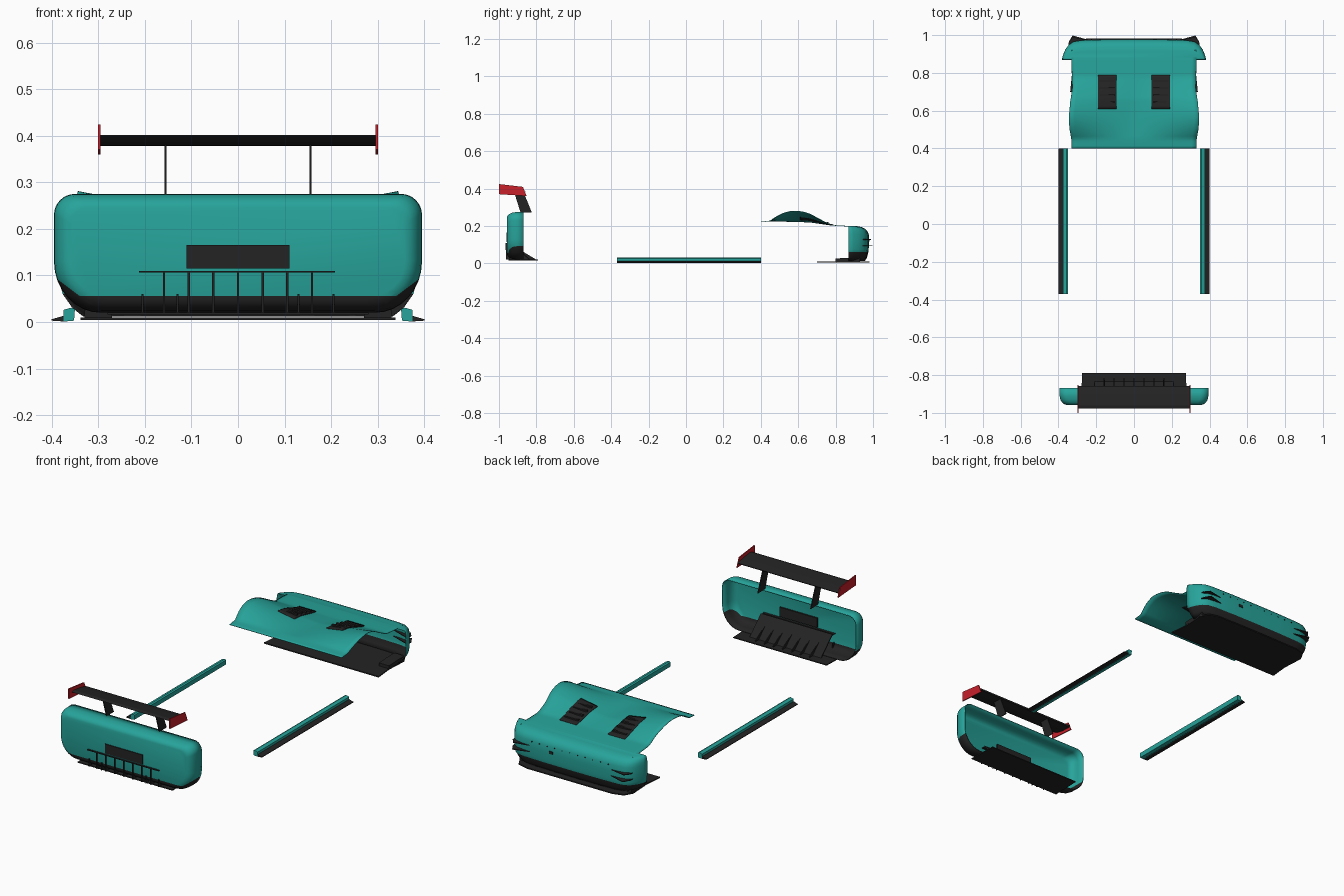
import bpy, bmesh, math
from mathutils import Vector

cube = bpy.data.objects.get("Cube")
if cube:
    bpy.data.objects.remove(cube, do_unlink=True)


def material(name, rgb):
    m = bpy.data.materials.new(name)
    m.use_nodes = True
    m.diffuse_color = (*rgb, 1)
    m.node_tree.nodes["Principled BSDF"].inputs["Base Color"].default_value = (*rgb, 1)
    return m


TEAL = material("teal paint", (0.02, 0.37, 0.325))
BLACK = material("black trim", (0.017, 0.017, 0.017))
RED = material("red paint", (0.58, 0.014, 0.023))


def finish(name, bm, mats, smooth=None, thickness=0):
    me = bpy.data.meshes.new(name)
    bm.to_mesh(me)
    bm.free()
    ob = bpy.data.objects.new(name, me)
    bpy.context.collection.objects.link(ob)
    for m in mats:
        me.materials.append(m)
    if smooth:
        bpy.ops.object.select_all(action='DESELECT')
        ob.select_set(True)
        bpy.context.view_layer.objects.active = ob
        bpy.ops.object.shade_smooth_by_angle(angle=math.radians(smooth))
    if thickness:
        mod = ob.modifiers.new("thickness", 'SOLIDIFY')
        mod.thickness = thickness
        mod.offset = -1
    return ob


def prism(name, pts, axis, a, b, mat):
    """Extrude a 2D outline along an axis from a to b."""
    place = {'x': lambda p, t: (t, p[0], p[1]),
             'y': lambda p, t: (p[0], t, p[1]),
             'z': lambda p, t: (p[0], p[1], t)}[axis]
    bm = bmesh.new()
    lo = [bm.verts.new(place(p, a)) for p in pts]
    hi = [bm.verts.new(place(p, b)) for p in pts]
    bm.faces.new(lo)
    bm.faces.new(hi)
    for i in range(len(pts)):
        j = (i + 1) % len(pts)
        bm.faces.new((lo[i], lo[j], hi[j], hi[i]))
    bmesh.ops.recalc_face_normals(bm, faces=bm.faces)
    return finish(name, bm, [mat])


def box(name, x0, x1, y0, y1, z0, z1, mat):
    return prism(name, [(x0, y0), (x1, y0), (x1, y1), (x0, y1)], 'z', z0, z1, mat)


def loft(rings, closed):
    bm = bmesh.new()
    rows = [[bm.verts.new(p) for p in r] for r in rings]
    n = len(rows[0])
    for a, b in zip(rows, rows[1:]):
        for i in range(n if closed else n - 1):
            j = (i + 1) % n
            bm.faces.new((a[i], a[j], b[j], b[i]))
    return bm, rows


def lerp(table, t):
    for (a, va), (b, vb) in zip(table, table[1:]):
        if t <= b:
            return va + (vb - va) * max(0, (t - a) / (b - a))
    return table[-1][1]


def arc(cx, cz, rx, rz, a0, a1, n=8):
    return [(cx + rx * math.cos(math.radians(a0 + (a1 - a0) * i / n)),
             cz + rz * math.sin(math.radians(a0 + (a1 - a0) * i / n))) for i in range(n + 1)]


# Rear bumper: rounded shell, open on the inside, black along the lower edge
half = arc(0.295, 0.13, 0.1, 0.11, -90, 0) + arc(0.35, 0.23, 0.045, 0.045, 0, 90)
outline = half + [(-x, z) for x, z in reversed(half)]
rings = []
for y, inset in [(-0.868, 0), (-0.91, 0.001), (-0.93, 0.005), (-0.945, 0.014), (-0.953, 0.024), (-0.957, 0.036)]:
    rings.append([(x * (1 - inset / 0.395), y, 0.148 + (z - 0.148) * (1 - inset / 0.128 * 0.8))
                  for x, z in outline])
bm, rows = loft(rings, True)
bm.faces.new(rows[-1])
bmesh.ops.recalc_face_normals(bm, faces=bm.faces)
if sum((f.normal.y * f.calc_area() for f in bm.faces)) > 0:
    bmesh.ops.reverse_faces(bm, faces=bm.faces)
cuts = [(Vector((0, 0, 0.056)), Vector((0, 0, 1)))]
cuts += [(Vector((s * 0.34, 0, 0.056)), Vector((-s * 0.75, 0, 1))) for s in (-1, 1)]
for co, no in cuts:
    bmesh.ops.bisect_plane(bm, geom=bm.verts[:] + bm.edges[:] + bm.faces[:], plane_co=co, plane_no=no)
for f in bm.faces:
    c = f.calc_center_median()
    f.material_index = int(any((c - co).dot(no) < 0 for co, no in cuts))
finish("rear_bumper", bm, [TEAL, BLACK], 35, 0.004)

# Rear plate recess and diffuser
box("rear_plate_panel", -0.111, 0.111, -0.961, -0.945, 0.115, 0.165, BLACK)
box("diffuser_top_lip", -0.212, 0.208, -0.966, -0.94, 0.106, 0.11, BLACK)
prism("diffuser_floor", [(-0.275, -0.79), (0.275, -0.79), (0.28, -0.95), (-0.28, -0.95)],
      'z', 0.016, 0.021, BLACK)
prism("diffuser_ramp", [(-0.84, 0.02), (-0.835, 0.022), (-0.93, 0.112), (-0.936, 0.108)],
      'x', -0.21, 0.21, BLACK)
for i in range(-3, 4):
    x = i * 0.053
    prism("diffuser_fin", [(-0.80, 0.02), (-0.95, 0.11), (-0.965, 0.11), (-0.962, 0.02)],
          'x', x - 0.0025, x + 0.0025, BLACK)
for s in (-1, 1):
    for x in (0.13, 0.205):
        box("diffuser_small_fin", s * x - 0.002, s * x + 0.002, -0.963, -0.94, 0.02, 0.06, BLACK)

# Rear wing with stands and end plates
wing = [(-0.978, 0.398), (-0.96, 0.402), (-0.90, 0.394), (-0.857, 0.384),
        (-0.862, 0.378), (-0.91, 0.379), (-0.95, 0.386)]
prism("wing_blade", wing, 'x', -0.296, 0.296, BLACK)
for s in (-1, 1):
    prism("wing_end_plate", [(-1.0, 0.424), (-0.872, 0.409), (-0.852, 0.36), (-1.0, 0.37)],
          'x', s * 0.295, s * 0.3, RED)
    prism("wing_stand", [(-0.92, 0.385), (-0.87, 0.385), (-0.825, 0.273), (-0.885, 0.273)],
          'x', s * 0.153, s * 0.158, BLACK)

# Side skirts
for s in (-1, 1):
    prism("side_skirt", [(s * x, z) for x, z in [(0.352, 0.003), (0.35, 0.028), (0.358, 0.031),
          (0.375, 0.026), (0.375, 0.001)]], 'y', -0.37, 0.4, TEAL)
    prism("skirt_blade", [(s * x, z) for x, z in [(0.37, 0.014), (0.376, 0.013), (0.4, 0.006),
          (0.4, 0.003), (0.37, 0.001)]], 'y', -0.37, 0.4, BLACK)

# Hood: sheet that lifts over the wheels towards its sides
CENTRE = [(0.4, 0.223), (0.45, 0.228), (0.66, 0.222), (0.78, 0.205), (0.87, 0.2), (0.92, 0.196)]
EDGE = [(0.4, 0.33), (0.45, 0.332), (0.5, 0.341), (0.56, 0.345), (0.65, 0.337),
        (0.72, 0.326), (0.87, 0.332), (0.92, 0.33)]


def hood_z(x, y):
    u = min(1, max(0, (y - 0.45) / 0.33)) ** 0.8
    arch = 0.057 * max(0, math.sin(math.pi * u)) ** 1.15
    return lerp(CENTRE, y) + arch * min(1, abs(x) / 0.34) ** 1.3


def hood_sheet(name, ys, span, mat, lift, thickness):
    rings = []
    for y in ys:
        x0, x1 = span(y)
        xs = [x0 + (x1 - x0) * i / 24 for i in range(25)]
        rings.append([(x, y, hood_z(x, y) + lift) for x in xs])
    bm, _ = loft(rings, False)
    bm.normal_update()
    return finish(name, bm, [mat], 40, thickness)


hood_sheet("hood", [0.4 + 0.52 * i / 40 for i in range(41)],
           lambda y: (-lerp(EDGE, y), lerp(EDGE, y)), TEAL, 0, 0.003)
for s in (-1, 1):
    mid = s * 0.142
    hood_sheet("hood_vent", [0.61 + 0.18 * i / 12 for i in range(13)],
               lambda y: (mid - 0.049, mid + 0.049), BLACK, 0.004, 0.007)
    for k in range(4):
        y = 0.64 + k * 0.037
        z = hood_z(mid, y)
        box("hood_vent_louvre", mid - 0.04, mid + 0.04, y, y + 0.012, z, z + 0.008, BLACK)

# Front bumper: curved plan swept up in levels, black at the bottom
side = [(0.382, 0.87), (0.376, 0.895), (0.363, 0.925), (0.345, 0.95), (0.32, 0.966), (0.28, 0.973), (0.15, 0.977)]
plan = side + [(0, 0.978)] + [(-x, y) for x, y in reversed(side)]
LEVELS = [(0.012, 0.8, 0.87), (0.03, 0.9, 0.93), (0.06, 0.97, 0.985), (0.075, 0.99, 0.995), (0.12, 1, 1),
          (0.155, 0.99, 1), (0.172, 0.93, 0.998), (0.185, 0.82, 0.993), (0.194, 0.65, 0.985), (0.199, 0.4, 0.975)]
rings = [[(x * fx, 0.87 + (y - 0.87) * fy, z) for x, y in plan] for z, fy, fx in LEVELS]
bm, rows = loft(rings, False)
bm.faces.new(rows[-1])
bmesh.ops.recalc_face_normals(bm, faces=bm.faces)
if sum(f.normal.y * f.calc_area() for f in bm.faces) < 0:
    bmesh.ops.reverse_faces(bm, faces=bm.faces)
for f in bm.faces:
    f.material_index = int(f.calc_center_median().z < 0.06)
finish("front_bumper", bm, [TEAL, BLACK], 40, 0.003)

# Splitter floor, its side fences, canards and front details
lip = [(0.338, 0.7), (0.328, 0.8), (0.335, 0.92), (0.31, 0.965), (0.25, 0.982)]
prism("front_splitter", lip + [(-x, y) for x, y in reversed(lip)], 'z', 0.004, 0.01, BLACK)
for s in (-1, 1):
    prism("splitter_fence", [(0.8, 0.008), (0.8, 0.026), (0.87, 0.03), (0.93, 0.03), (0.93, 0.008)],
          'x', s * 0.27, s * 0.33, BLACK)
    for z, tip in ((0.092, 0.998), (0.125, 0.99)):
        prism("canard", [(s * 0.23, 0.972), (s * 0.325, tip), (s * 0.345, 0.965), (s * 0.35, 0.93)],
              'z', z, z + 0.004, BLACK)
box("tow_hook_cover", 0.1, 0.122, 0.97, 0.98, 0.117, 0.131, BLACK)
for i in range(-5, 6):
    box("bumper_rivet", i * 0.045 - 0.002, i * 0.045 + 0.002, 0.965, 0.979, 0.15, 0.154, BLACK)
